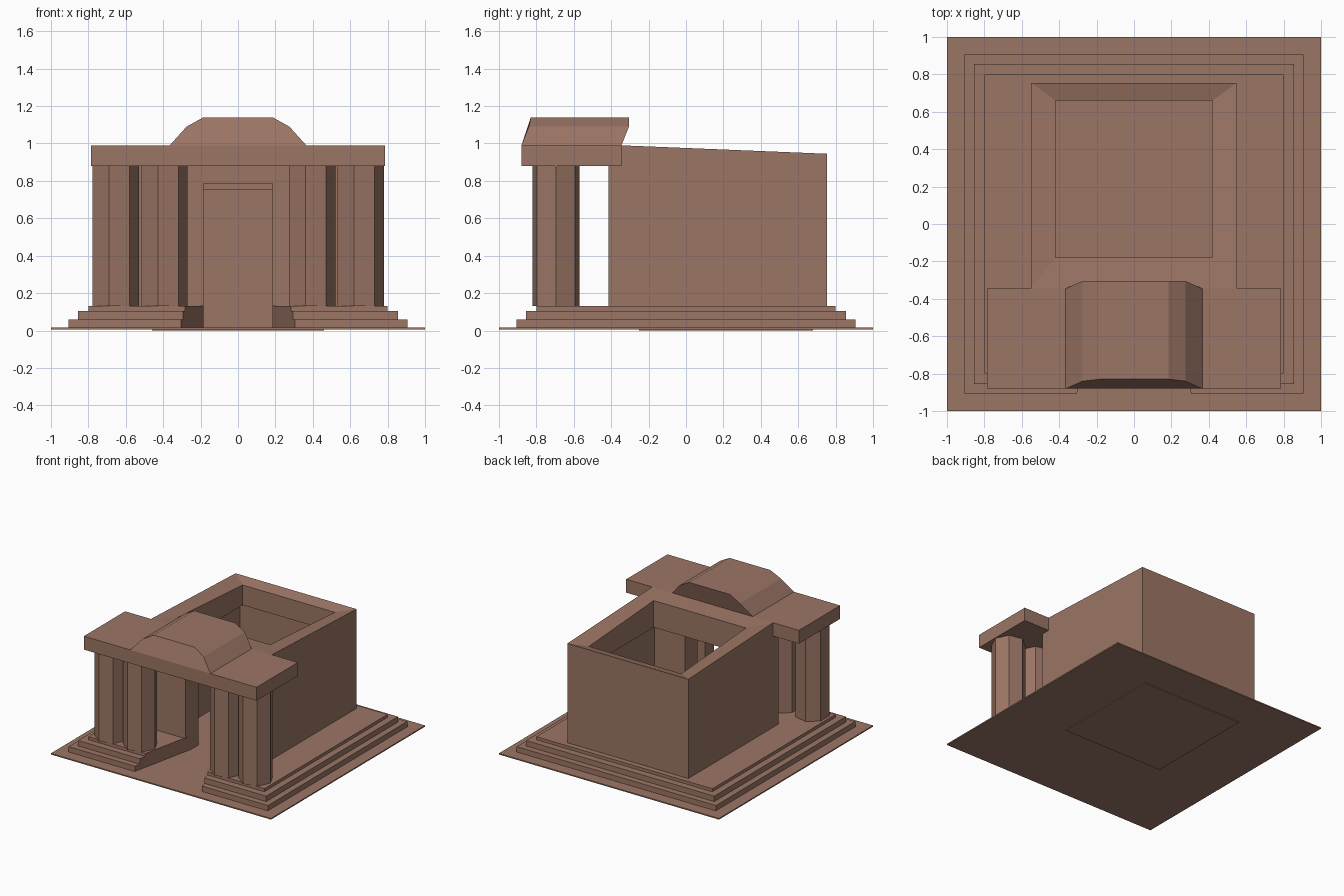
import bpy, bmesh, math

if "Cube" in bpy.data.objects:
    bpy.data.objects.remove(bpy.data.objects["Cube"])

stone = bpy.data.materials.new("stone")
stone.diffuse_color = (0.33, 0.18, 0.13, 1)
stone.use_nodes = True
stone.node_tree.nodes["Principled BSDF"].inputs["Base Color"].default_value = stone.diffuse_color


def finish(name, bm):
    bmesh.ops.recalc_face_normals(bm, faces=bm.faces)
    mesh = bpy.data.meshes.new(name)
    bm.to_mesh(mesh)
    bm.free()
    mesh.materials.append(stone)
    ob = bpy.data.objects.new(name, mesh)
    bpy.context.collection.objects.link(ob)
    return ob


def prism(name, start, end):
    """Solid between two matching outlines."""
    bm = bmesh.new()
    a = [bm.verts.new(p) for p in start]
    b = [bm.verts.new(p) for p in end]
    bm.faces.new(a)
    bm.faces.new(b)
    n = len(a)
    for i in range(n):
        j = (i + 1) % n
        bm.faces.new((a[i], a[j], b[j], b[i]))
    return finish(name, bm)


def box(name, x0, x1, y0, y1, z0, z1):
    pts = [(x0, y0), (x1, y0), (x1, y1), (x0, y1)]
    return prism(name, [(x, y, z0) for x, y in pts], [(x, y, z1) for x, y in pts])


def mirrored(half):
    """Complete a right-hand outline with its left-hand mirror."""
    return half + [(-x, v) for x, v in reversed(half)]


DOOR, DOOR_TOP = 0.185, 0.785
FLOOR, DECK = 0.016, 0.13
ROOM_X, ROOM_Y0, ROOM_Y1 = 0.46, -0.25, 0.68

# Ground plate and room floor slab
box("ground_plate", -1, 1, -1, 1, 0.006, FLOOR)
box("room_floor", -ROOM_X, ROOM_X, ROOM_Y0, ROOM_Y1, 0, 0.012)

# Stepped platform with a tapering entrance passage open to the room
for i, (s, z0, z1) in enumerate([(0.905, FLOOR, 0.06), (0.855, 0.06, 0.105), (0.80, 0.105, DECK)]):
    mouth = DOOR + (s - 0.345) * 0.214
    outline = mirrored([(s, s), (s, -s), (mouth, -s), (DOOR, -0.345), (DOOR, ROOM_Y0),
                        (ROOM_X, ROOM_Y0), (ROOM_X, ROOM_Y1)])
    prism(f"platform_step_{i + 1}", [(x, y, z0) for x, y in outline],
          [(x, y, z1) for x, y in outline])

# Chamber: closed loft of rectangles, outside up, over the rim and down inside
rings = [  # half width, y front, y back, z front, z back
    (0.55, -0.345, 0.755, FLOOR, FLOOR),
    (0.55, -0.345, 0.755, 0.99, 0.945),
    (0.42, -0.18, 0.66, 0.975, 0.92),
    (0.42, -0.18, 0.66, 0.755, 0.755),
    (ROOM_X, ROOM_Y0, ROOM_Y1, 0.755, 0.755),
    (ROOM_X, ROOM_Y0, ROOM_Y1, FLOOR, FLOOR),
]
bm = bmesh.new()
loops = [[bm.verts.new(p) for p in ((-x, y0, zf), (x, y0, zf), (x, y1, zb), (-x, y1, zb))]
         for x, y0, y1, zf, zb in rings]
for a, b in zip(loops, loops[1:] + loops[:1]):
    for i in range(4):
        j = (i + 1) % 4
        bm.faces.new((a[i], a[j], b[j], b[i]))
chamber = finish("chamber_walls", bm)

# Doorway cut through the chamber front
cutter = box("doorway_cutter", -DOOR, DOOR, -0.5, ROOM_Y0 + 0.0005, -0.1, DOOR_TOP)
cutter.hide_render = True
cutter.hide_viewport = False
cutter.display_type = 'WIRE'
cut = chamber.modifiers.new("doorway", 'BOOLEAN')
cut.operation = 'DIFFERENCE'
cut.solver = 'EXACT'
cut.object = cutter
bpy.context.view_layer.objects.active = chamber
bpy.ops.object.modifier_apply(modifier=cut.name)
bpy.data.objects.remove(cutter)

# Thicker door wall behind the columns
frame = mirrored([(0.55, 0.88), (0.55, DECK), (DOOR, DECK), (DOOR, DOOR_TOP)])
prism("door_wall", [(x, -0.415, z) for x, z in frame], [(x, -0.345, z) for x, z in frame])

# Seven-sided portico columns
for i, cx in enumerate((-0.66, -0.40, 0.39, 0.65)):
    ring = [(cx + 0.13 * math.cos(k * math.tau / 7), -0.695 + 0.13 * math.sin(k * math.tau / 7))
            for k in range(7)]
    prism(f"portico_column_{i + 1}", [(x, y, DECK) for x, y in ring], [(x, y, 0.88) for x, y in ring])

# Portico lintel slab
box("portico_lintel", -0.785, 0.785, -0.88, -0.345, 0.88, 0.99)

# Faceted vault roof leaning back over the portico: x, z, front y, back y
half = [(0.365, 0.99, -0.88, -0.345), (0.275, 1.09, -0.84, -0.305), (0.185, 1.14, -0.83, -0.305)]
vault = half + [(-x, z, f, b) for x, z, f, b in reversed(half)]
prism("portico_vault", [(x, f, z) for x, z, f, b in vault], [(x, b, z) for x, z, f, b in vault])
